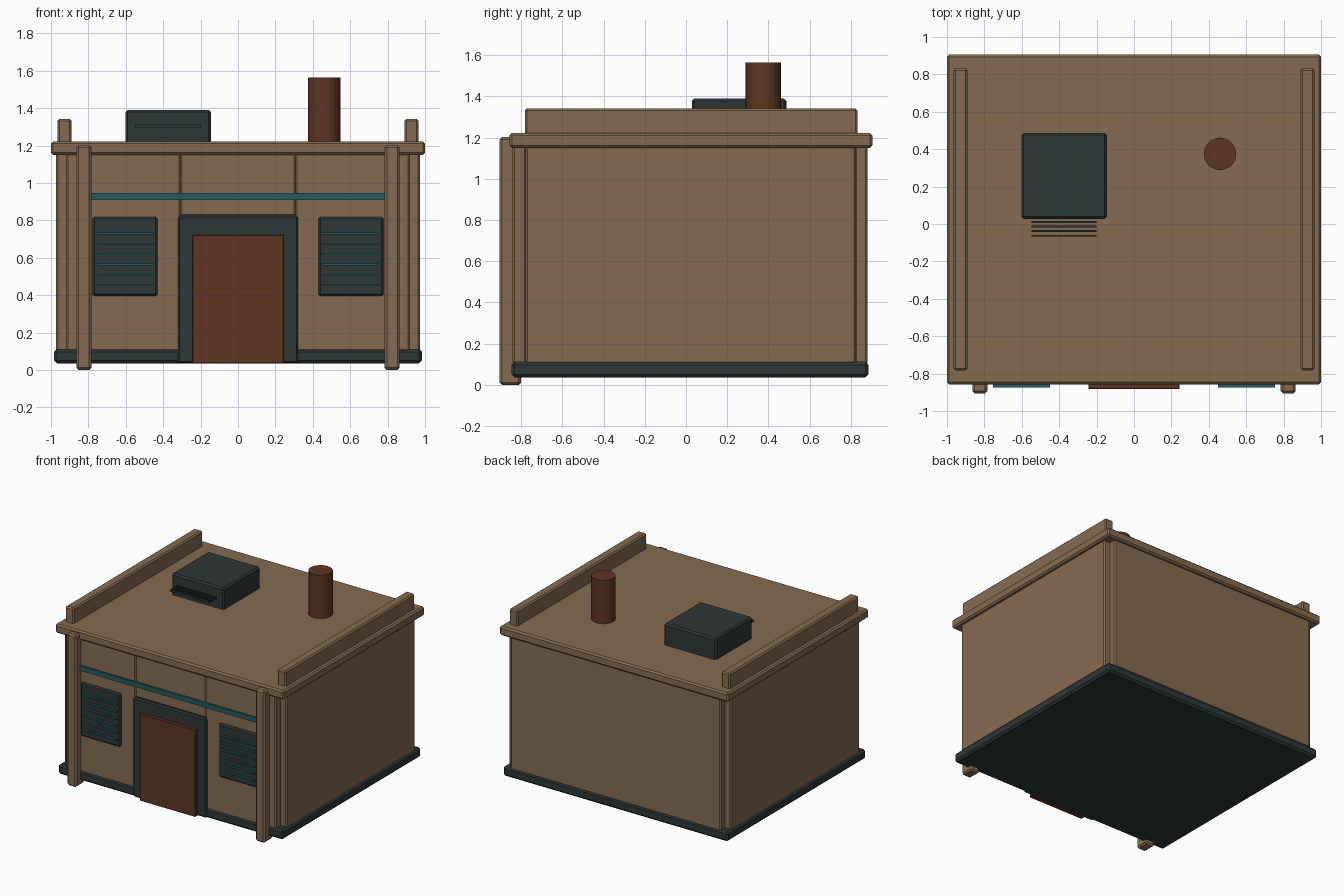
import bpy, bmesh
from mathutils import Matrix, Vector

if "Cube" in bpy.data.objects:
    bpy.data.objects.remove(bpy.data.objects["Cube"])


def material(name, rgb):
    m = bpy.data.materials.new(name)
    m.diffuse_color = (*rgb, 1)
    m.use_nodes = True
    m.node_tree.nodes["Principled BSDF"].inputs["Base Color"].default_value = m.diffuse_color
    return m


TAN = material("tan plaster", (0.235, 0.150, 0.083))
DARK = material("dark slate", (0.028, 0.038, 0.038))
RUST = material("rust brown", (0.112, 0.037, 0.018))
TEAL = material("teal trim", (0.021, 0.105, 0.115))


def finish(name, bm, mat):
    me = bpy.data.meshes.new(name)
    bm.to_mesh(me)
    bm.free()
    me.materials.append(mat)
    ob = bpy.data.objects.new(name, me)
    bpy.context.scene.collection.objects.link(ob)
    return ob


def box(name, x, y, z, mat, bevel=0.01):
    """Chamfered box from (min, max) ranges."""
    bm = bmesh.new()
    size = Vector((x[1] - x[0], y[1] - y[0], z[1] - z[0]))
    mid = Vector((sum(x) / 2, sum(y) / 2, sum(z) / 2))
    bmesh.ops.create_cube(bm, size=1, matrix=Matrix.Translation(mid) @ Matrix.Diagonal((*size, 1)))
    ob = finish(name, bm, mat)
    if bevel:
        mod = ob.modifiers.new("chamfer", "BEVEL")
        mod.width, mod.segments = bevel, 1
    return ob


def pair(name, x, y, z, mat, bevel=0.01):
    """The same box on the right and mirrored on the left."""
    box("right_" + name, x, y, z, mat, bevel)
    box("left_" + name, (-x[1], -x[0]), y, z, mat, bevel)


# Plinth and roof slab
box("plinth", (-0.983, 0.983), (-0.847, 0.886), (0.035, 0.112), DARK, 0.015)
box("roof_slab", (-1, 1), (-0.857, 0.905), (1.15, 1.222), TAN, 0.012)

# Walls, leaving a small notch at each corner
pair("side_wall", (0.906, 0.972), (-0.78, 0.826), (0.10, 1.17), TAN)
box("back_wall", (-0.92, 0.92), (0.818, 0.881), (0.10, 1.17), TAN)
pair("front_wall", (0.305, 0.92), (-0.842, -0.775), (0.10, 1.17), TAN)
box("wall_over_door", (-0.31, 0.31), (-0.842, -0.775), (0.82, 1.17), TAN)

# Front pillars and roof parapets
pair("front_pillar", (0.784, 0.864), (-0.905, -0.80), (0, 1.202), TAN, 0.012)
pair("parapet", (0.89, 0.965), (-0.782, 0.832), (1.20, 1.342), TAN)

# Door with its frame
box("door_frame", (-0.322, 0.322), (-0.856, -0.78), (0.036, 0.822), DARK)
box("door", (-0.243, 0.243), (-0.882, -0.84), (0.036, 0.722), RUST, 0.002)

# Shuttered windows
pair("window_panel", (0.43, 0.778), (-0.857, -0.82), (0.395, 0.818), DARK)
for i in range(6):
    z = 0.453 + i * 0.0555
    pair(f"shutter_slat_{i + 1}", (0.45, 0.755), (-0.874, -0.85), (z - 0.005, z + 0.005), TEAL, 0)

# Trim strip between the pillars
box("trim_strip", (-0.79, 0.79), (-0.856, -0.83), (0.909, 0.947), TEAL, 0)

# Roof unit with a row of vent slats in front
box("roof_unit", (-0.602, -0.145), (0.028, 0.487), (1.21, 1.39), DARK, 0.012)
for i in range(4):
    y = 0.011 - i * 0.0245
    box(f"vent_slat_{i + 1}", (-0.547, -0.20), (y - 0.005, y + 0.005), (1.297, 1.314), DARK, 0)

# Chimney
bm = bmesh.new()
bmesh.ops.create_cone(bm, cap_ends=True, segments=20, radius1=0.087, radius2=0.087, depth=0.365,
                      matrix=Matrix.Translation((0.46, 0.375, 1.3825)))
finish("chimney", bm, RUST)
